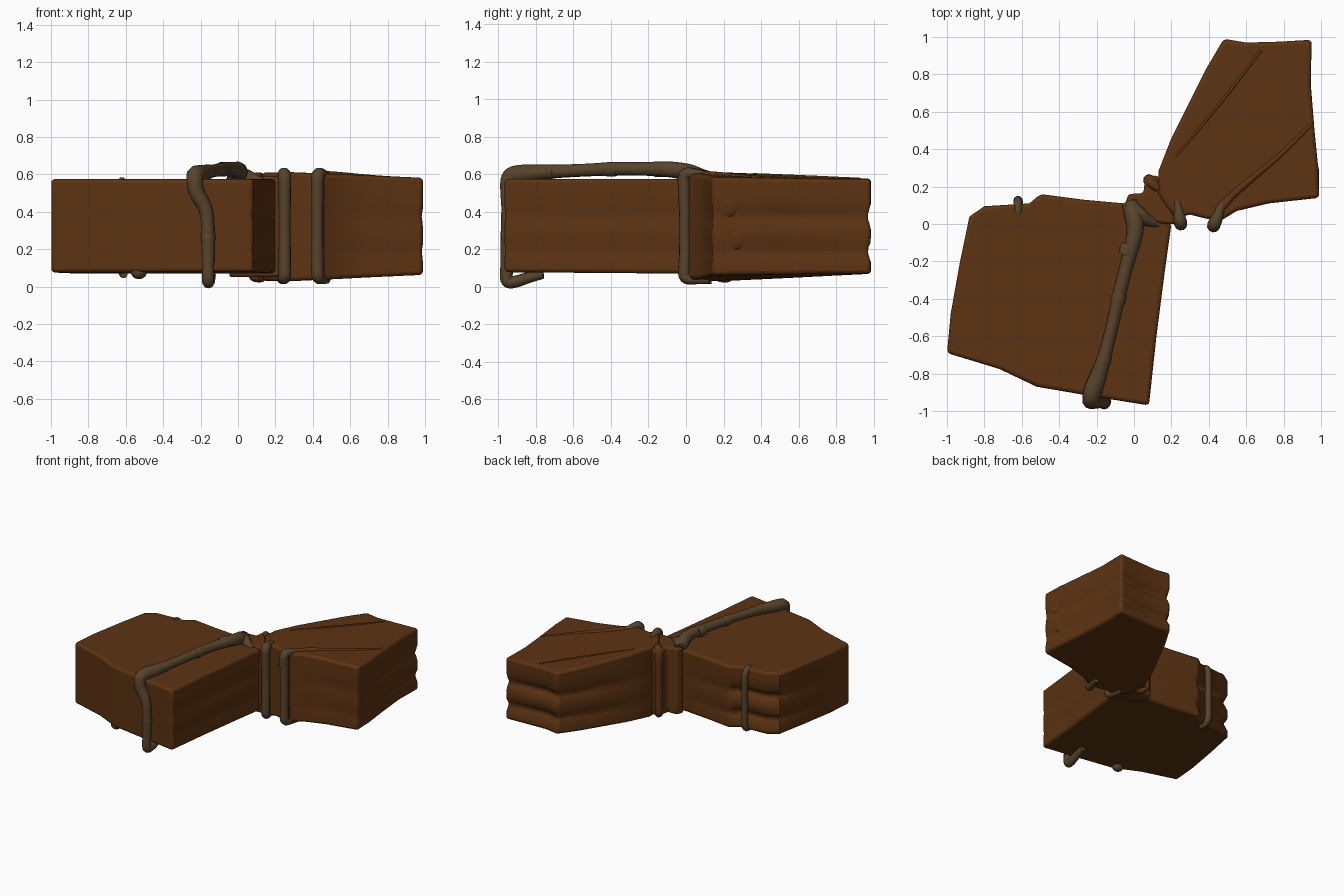
import bpy, bmesh, math
from mathutils import Vector

if "Cube" in bpy.data.objects:
    bpy.data.objects.remove(bpy.data.objects["Cube"])


def material(name, rgb):
    m = bpy.data.materials.new(name)
    m.diffuse_color = (*rgb, 1)
    m.use_nodes = True
    m.node_tree.nodes["Principled BSDF"].inputs["Base Color"].default_value = m.diffuse_color
    return m


LEATHER = material("russet leather", (0.108, 0.033, 0.006))
STRAP = material("drab brown strap", (0.095, 0.056, 0.024))


def finish(ob, mat, angle=40):
    ob.data.materials.clear()
    ob.data.materials.append(mat)
    bpy.ops.object.select_all(action='DESELECT')
    ob.select_set(True)
    bpy.context.view_layer.objects.active = ob
    bpy.ops.object.shade_smooth_by_angle(angle=math.radians(angle))
    return ob


# Height fraction and inward depth of the horizontal folds
FOLDS = [(0, 0), (.12, 0), (.20, .6), (.25, .9), (.32, .1), (.46, 0),
         (.54, .4), (.60, 1), (.66, .5), (.74, 0), (.88, 0), (1, 0)]


def bundle(name, outline, centre, top, bottom, depth=.04, bevel=.02):
    """Upright block from an outline of (x, y, fold strength)."""
    bm = bmesh.new()
    rings = []
    for f, d in FOLDS:
        ring = []
        for x, y, w in outline:
            p = Vector((x, y, 0))
            inward = (Vector((*centre, 0)) - p).normalized()
            z = bottom(x, y) * (1 - f) + top(x, y) * f
            q = p + inward * depth * d * w
            ring.append(bm.verts.new((q.x, q.y, z)))
        rings.append(ring)
    n = len(outline)
    for a, b in zip(rings, rings[1:]):
        for i in range(n):
            j = (i + 1) % n
            bm.faces.new((a[i], a[j], b[j], b[i]))
    bm.faces.new(rings[0])
    bm.faces.new(rings[-1])
    bmesh.ops.recalc_face_normals(bm, faces=bm.faces)
    me = bpy.data.meshes.new(name)
    bm.to_mesh(me)
    bm.free()
    ob = bpy.data.objects.new(name, me)
    bpy.context.collection.objects.link(ob)
    finish(ob, LEATHER)
    mod = ob.modifiers.new("soft edges", 'BEVEL')
    mod.width, mod.segments = bevel, 3
    mod.limit_method, mod.angle_limit = 'ANGLE', math.radians(45)
    return ob


def band(name, points, mat):
    """Soft round band through (x, y, z, radius) points."""
    cu = bpy.data.curves.new(name, 'CURVE')
    cu.dimensions = '3D'
    cu.bevel_depth, cu.bevel_resolution = 1, 3
    cu.use_fill_caps = True
    sp = cu.splines.new('NURBS')
    sp.points.add(len(points) - 1)
    for p, (x, y, z, r) in zip(sp.points, points):
        p.co, p.radius = (x, y, z, 1), r
    sp.order_u, sp.use_endpoint_u, sp.resolution_u = 3, True, 5
    ob = bpy.data.objects.new(name, cu)
    bpy.context.collection.objects.link(ob)
    bpy.ops.object.select_all(action='DESELECT')
    ob.select_set(True)
    bpy.context.view_layer.objects.active = ob
    bpy.ops.object.convert(target='MESH')
    return finish(bpy.context.object, mat, 50)


def ball(name, loc, scale, mat):
    bpy.ops.mesh.primitive_uv_sphere_add(segments=20, ring_count=10, location=loc)
    ob = bpy.context.object
    ob.name, ob.scale = name, scale
    return finish(ob, mat)


# Large left bundle
bundle("large_bundle", [
    (-.88, .04, 1), (-.93, -.2, 0), (-.98, -.48, 0), (-1, -.69, 0),
    (-.72, -.775, 0), (-.52, -.87, 0), (-.2, -.925, 0), (.08, -.97, .1),
    (.12, -.6, .3), (.165, -.25, .3), (.2, 0, 0), (.1, .07, 0), (-.05, .11, 0),
    (-.27, .13, .2), (-.5, .16, .5), (-.56, .11, 1), (-.8, .095, 1.2)],
    (-.4, -.4), lambda x, y: .575, lambda x, y: .07 - .008 * y)

# Flared right bundle, thickest next to the neck
def spread(x, y):
    return min(1, math.hypot(x - .2, y - .1) / .95)


bundle("flared_bundle", [
    (.13, .28, 0), (.2, .46, .3), (.28, .62, .5), (.38, .82, .6), (.48, .99, .9),
    (.6, .97, 1.2), (.78, .975, 1), (.95, .985, .5), (.945, .75, .6),
    (.965, .5, .6), (.985, .3, .5), (.99, .14, .2), (.72, .11, .2), (.55, .07, 0),
    (.46, .015, 0), (.38, .03, 0), (.3, .05, 0), (.22, .03, 0), (.13, .16, 0)],
    (.6, .5), lambda x, y: .615 - .04 * spread(x, y),
    lambda x, y: .025 + .045 * spread(x, y))

# Gathered neck that joins the bundles
bundle("gathered_neck", [
    (-.05, .1, 0), (-.03, .16, 0), (.05, .165, 0), (.06, .25, 0), (.12, .26, 0),
    (.2, .2, 0), (.3, .07, 0), (.22, .0, 0), (.17, .0, 0), (.05, .02, 0)],
    (.12, .12), lambda x, y: .59, lambda x, y: .05, bevel=.015)

# Long strap over the large bundle, down its front, hooked underneath
band("long_strap", [
    (-.02, .11, .57, .045), (.0, .04, .60, .05), (.01, -.03, .62, .045),
    (-.01, -.12, .628, .042), (-.04, -.22, .628, .036), (-.08, -.38, .63, .037),
    (-.11, -.52, .622, .034), (-.155, -.7, .615, .036), (-.185, -.8, .607, .045),
    (-.22, -.89, .60, .052), (-.235, -.945, .59, .045), (-.225, -.945, .5, .045),
    (-.175, -.945, .43, .038), (-.16, -.95, .34, .036), (-.16, -.953, .2, .036),
    (-.16, -.955, .1, .034), (-.16, -.96, .02, .034), (-.155, -.9, .028, .032),
    (-.15, -.84, .05, .03), (-.14, -.76, .065, .022)], STRAP)

# Cuffs along the long strap
cuffs = [((-.035, -.14, .626), (-.01, -.03, 0), .047),
         ((-.083, -.40, .626), (-.007, -.03, 0), .044),
         ((-.163, -.73, .613), (-.008, -.025, 0), .044),
         ((-.16, -.95, .26), (0, 0, -.025), .042)]
for i, (c, d, r) in enumerate(cuffs):
    a, b = Vector(c) - Vector(d), Vector(c) + Vector(d)
    band(f"strap_cuff_{i + 1}", [(*a, r * .85), (*c, r), (*b, r * .85)], STRAP)

# Knot where the strap meets the neck
band("strap_knot", [(-.03, .11, .585, .035), (.02, .05, .595, .045),
                    (.07, .02, .58, .035), (.13, .0, .56, .02)], STRAP)

# Two upright ties on the neck, turned over top and bottom
for name, x, y, lean in (("inner_tie", .25, .005, -.02), ("outer_tie", .425, -.005, .05)):
    band(name, [
        (x + lean, y + .12, .6, .015), (x + lean / 2, y + .05, .602, .03),
        (x, y - .005, .605, .036), (x, y - .005, .53, .034), (x, y, .4, .032),
        (x, y, .25, .032), (x, y, .12, .034), (x, y - .005, .045, .035),
        (x + lean / 2, y + .05, .04, .028), (x + lean, y + .13, .035, .02)], STRAP)

# Rolled leather at the back of the neck
band("neck_roll", [(.13, .19, .58, .025), (.085, .23, .59, .035), (.08, .235, .5, .032),
                   (.08, .235, .3, .03), (.08, .235, .1, .032), (.085, .23, .045, .032),
                   (.13, .18, .05, .025)], LEATHER)

# Narrow strap on the back of the large bundle, and its end underneath
band("back_strap", [(-.62, .06, .565, .02), (-.62, .125, .57, .024), (-.62, .125, .4, .024),
                    (-.62, .125, .2, .024), (-.62, .125, .065, .026),
                    (-.61, .05, .065, .02)], STRAP)
ball("under_stud", (-.53, -.82, .075), (.042, .04, .035), STRAP)

# Folds on top of the flared bundle
band("top_fold", [(.45, .07, .595, .025), (.52, .15, .594, .022), (.65, .26, .585, .018),
                  (.8, .38, .576, .014), (.945, .53, .572, .012)], LEATHER)
band("top_seam", [(.22, .36, .598, .008), (.45, .62, .588, .008),
                  (.68, .93, .573, .008)], LEATHER)

# Oval ends of the rolls on the outer side
ball("upper_roll_end", (.968, .225, .445), (.022, .068, .075), LEATHER)
ball("lower_roll_end", (.968, .27, .26), (.022, .06, .062), LEATHER)
